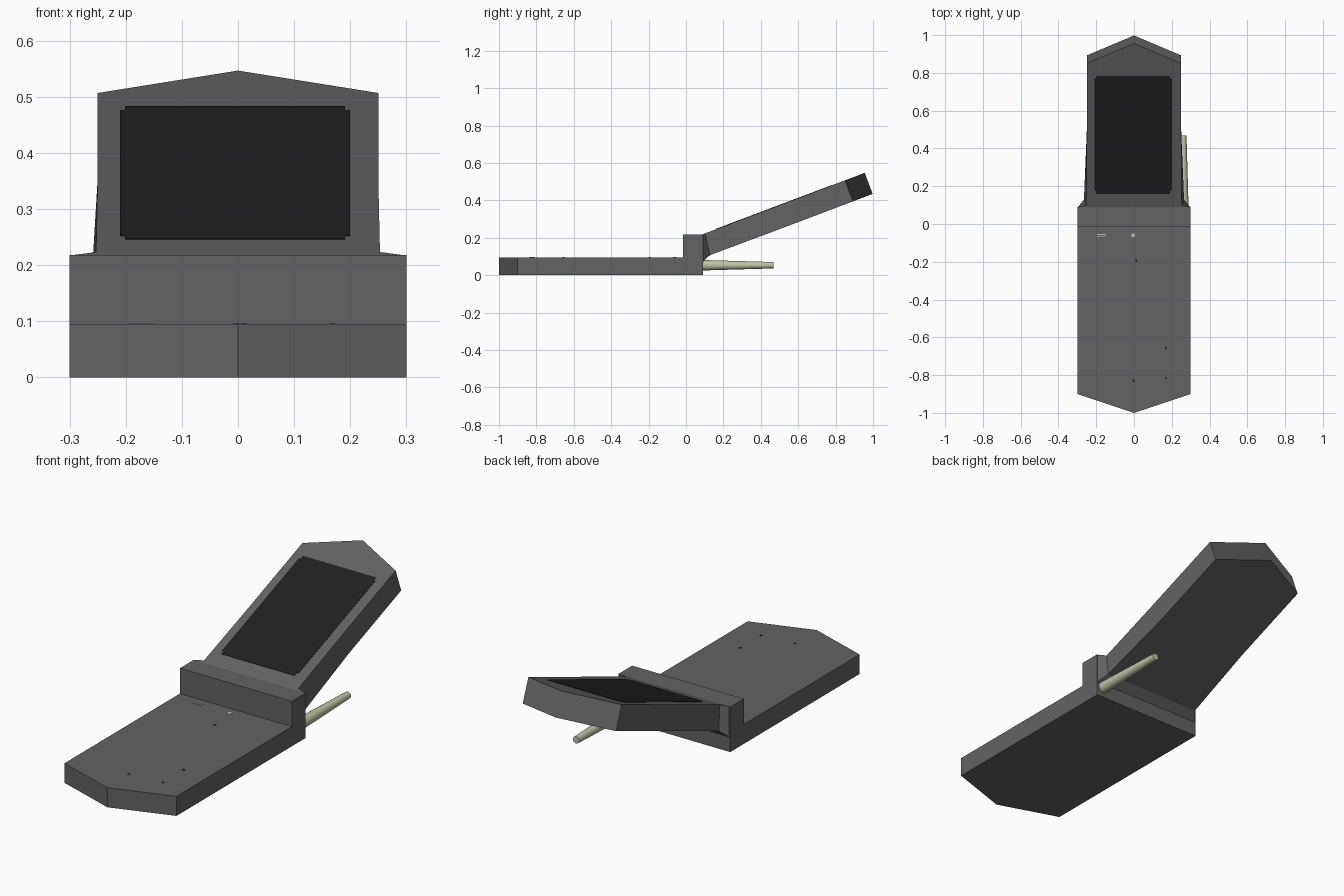
import bpy, bmesh, math
from mathutils import Vector

if "Cube" in bpy.data.objects:
    bpy.data.objects.remove(bpy.data.objects["Cube"])


def material(name, rgb):
    m = bpy.data.materials.new(name)
    m.diffuse_color = (*rgb, 1)
    m.use_nodes = True
    m.node_tree.nodes["Principled BSDF"].inputs["Base Color"].default_value = m.diffuse_color
    return m


GREY = material("casing grey", (0.125, 0.125, 0.127))
BLACK = material("screen black", (0.015, 0.015, 0.015))
CREAM = material("antenna cream", (0.52, 0.55, 0.38))
PALE = material("key marking pale", (0.5, 0.55, 0.52))


def loft(name, rings, mat):
    """Join matching closed rings and cap both ends."""
    bm = bmesh.new()
    vs = [[bm.verts.new(p) for p in r] for r in rings]
    n = len(rings[0])
    for a, b in zip(vs, vs[1:]):
        for i in range(n):
            j = (i + 1) % n
            bm.faces.new((a[i], a[j], b[j], b[i]))
    bm.faces.new(vs[0])
    bm.faces.new(vs[-1])
    bmesh.ops.dissolve_limit(bm, angle_limit=0.004, verts=bm.verts, edges=bm.edges)
    bmesh.ops.recalc_face_normals(bm, faces=bm.faces)
    me = bpy.data.meshes.new(name)
    bm.to_mesh(me)
    bm.free()
    me.materials.append(mat)
    ob = bpy.data.objects.new(name, me)
    bpy.context.collection.objects.link(ob)
    return ob


# Base with raised hinge block: L profile swept across x, pointed at the front
BACK = 0.09
loft("base_and_hinge",
     [[(x, f, 0), (x, BACK, 0), (x, BACK, 0.218), (x, -0.016, 0.218),
       (x, -0.016, 0.095), (x, f, 0.095)]
      for x, f in ((-0.3, -0.9), (0, -1), (0.3, -0.9))], GREY)


# Tilted lid: flares into the hinge, pointed at the far end
def lid_ring(yt, zt, yb, zb, xt, xb, tip=0):
    rise = tip * 0.378
    return [(-xt, yt, zt), (0, yt + tip, zt + rise), (xt, yt, zt),
            (xb, yb, zb), (0, yb + tip, zb + rise), (-xb, yb, zb)]


loft("lid",
     [lid_ring(0.088, 0.2175, 0.088, 0.07, 0.299, 0.299),
      lid_ring(0.102, 0.2235, 0.128, 0.107, 0.253, 0.265),
      lid_ring(0.45, 0.3555, 0.4925, 0.243, 0.25, 0.25),
      lid_ring(0.85, 0.507, 0.8925, 0.3945, 0.25, 0.25, 0.1055)], GREY)

# Screen plate with notched corners, lying on the lid
NORMAL = Vector((0, -0.378, 1)).normalized()
x0, x1, y0, y1, c = -0.21, 0.2, 0.16, 0.785, 0.009
outline = [(x0 + c, y0), (x1 - c, y0), (x1 - c, y0 + 2 * c), (x1, y0 + 2 * c),
           (x1, y1 - 2 * c), (x1 - c, y1 - 2 * c), (x1 - c, y1), (x0 + c, y1),
           (x0 + c, y1 - 2 * c), (x0, y1 - 2 * c), (x0, y0 + 2 * c), (x0 + c, y0 + 2 * c)]
loft("screen",
     [[Vector((x, y, 0.2235 + (y - 0.102) * 0.378)) + NORMAL * d for x, y in outline]
      for d in (-0.002, 0.002)], BLACK)

# Tapered antenna
antenna = loft("antenna",
               [[(0.261 + r * math.cos(2 * math.pi * i / 16), y,
                  0.053 + r * math.sin(2 * math.pi * i / 16)) for i in range(16)]
                for y, r in ((0.085, 0.028), (0.468, 0.017))], CREAM)
bpy.context.view_layer.objects.active = antenna
antenna.select_set(True)
bpy.ops.object.shade_smooth_by_angle(angle=math.radians(40))


# Tiny key markings on the base
def mark(name, x, y, w, d, mat):
    pts = [(x - w, y - d), (x + w, y - d), (x + w, y + d), (x - w, y + d)]
    loft(name, [[(px, py, z) for px, py in pts] for z in (0.094, 0.0965)], mat)


for i, y in enumerate((-0.056, -0.067)):
    mark(f"key_dash_{i}", -0.172, y, 0.024, 0.002, PALE)
mark("key_dot", -0.003, -0.06, 0.009, 0.009, PALE)
for i, (x, y) in enumerate(((0.012, -0.195), (-0.003, -0.83), (0.168, -0.815),
                            (0.168, -0.655))):
    mark(f"key_speck_{i}", x, y, 0.005, 0.006, BLACK)
